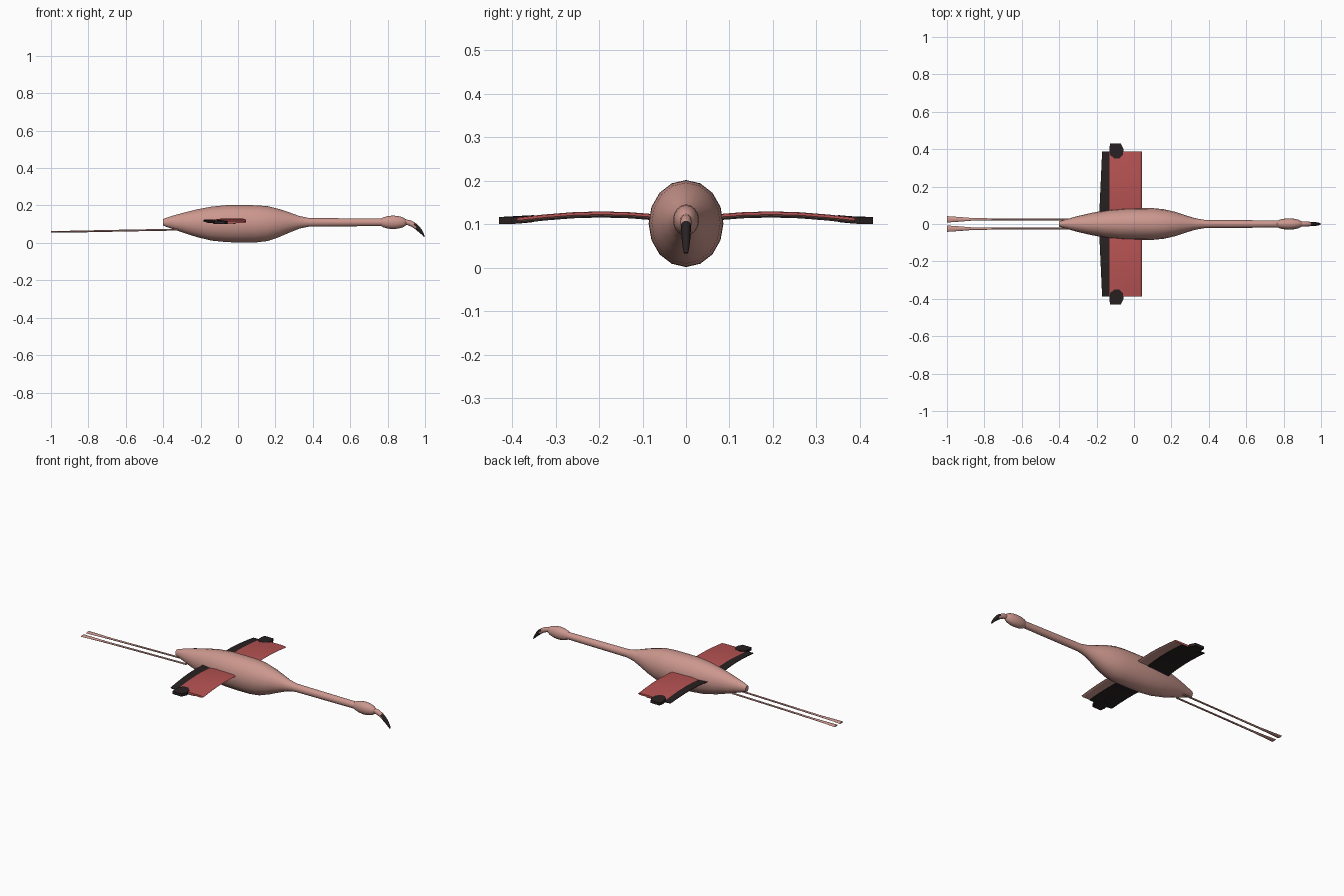
import bpy, bmesh, math
from mathutils import Vector

if "Cube" in bpy.data.objects:
    bpy.data.objects.remove(bpy.data.objects["Cube"])


def material(name, rgb):
    m = bpy.data.materials.new(name)
    m.diffuse_color = (*rgb, 1)
    m.use_nodes = True
    m.node_tree.nodes["Principled BSDF"].inputs["Base Color"].default_value = m.diffuse_color
    return m


PINK = material("dusty pink", (0.60, 0.31, 0.27))
RED = material("wing red", (0.47, 0.085, 0.085))
BLACK = material("soft black", (0.022, 0.015, 0.016))


def finish(name, bm, mats, mirror=False, angle=40):
    bmesh.ops.recalc_face_normals(bm, faces=bm.faces)
    me = bpy.data.meshes.new(name)
    bm.to_mesh(me)
    bm.free()
    ob = bpy.data.objects.new(name, me)
    bpy.context.collection.objects.link(ob)
    for m in mats:
        me.materials.append(m)
    if mirror:
        ob.modifiers.new("mirror", "MIRROR").use_axis = (False, True, False)
    bpy.ops.object.select_all(action='DESELECT')
    ob.select_set(True)
    bpy.context.view_layer.objects.active = ob
    bpy.ops.object.shade_smooth_by_angle(angle=math.radians(angle))
    return ob


def skin(bm, rings):
    """Join closed rings of points into a capped tube."""
    vs = [[bm.verts.new(p) for p in r] for r in rings]
    n = len(vs[0])
    for a, b in zip(vs, vs[1:]):
        for i in range(n):
            bm.faces.new((a[i], a[(i + 1) % n], b[(i + 1) % n], b[i]))
    bm.faces.new(vs[0])
    bm.faces.new(vs[-1])


def tube(stations, sides=16, y0=0.0):
    """Stations are x, z, half width in y, half height, tilt in degrees."""
    bm = bmesh.new()
    rings = []
    for x, z, w, h, tilt in stations:
        t = math.radians(tilt)
        ring = []
        for i in range(sides):
            a = 2 * math.pi * i / sides
            u = h * math.sin(a)
            ring.append(Vector((x + u * math.sin(t), y0 + w * math.cos(a), z + u * math.cos(t))))
        rings.append(ring)
    skin(bm, rings)
    return bm


# body with the outstretched neck
body = [(-0.40, 0.110, 0.014, 0.018), (-0.36, 0.110, 0.026, 0.032), (-0.30, 0.108, 0.043, 0.051),
        (-0.22, 0.105, 0.061, 0.074), (-0.14, 0.103, 0.075, 0.091), (-0.06, 0.103, 0.083, 0.099),
        (0.02, 0.102, 0.086, 0.100), (0.10, 0.102, 0.085, 0.099), (0.16, 0.103, 0.079, 0.093),
        (0.22, 0.106, 0.065, 0.075), (0.28, 0.109, 0.045, 0.052), (0.33, 0.110, 0.030, 0.033),
        (0.38, 0.110, 0.022, 0.023), (0.50, 0.110, 0.021, 0.022), (0.64, 0.110, 0.020, 0.021),
        (0.78, 0.110, 0.019, 0.020)]
finish("body_and_neck", tube([(*s, 0) for s in body]), [PINK])

# head
head = []
for i in range(9):
    c = -math.cos(math.pi * (0.04 + 0.92 * i / 8))
    r = math.sqrt(1 - c * c)
    head.append((0.829 + 0.078 * c, 0.110, 0.030 * r, 0.036 * r, 0))
finish("head", tube(head), [PINK])

# hooked beak, pink at the base and black toward the tip
beak = [(0.890, 0.112, 0.013, 0.014, 0), (0.915, 0.108, 0.013, 0.015, 22), (0.938, 0.097, 0.012, 0.014, 34),
        (0.955, 0.084, 0.011, 0.013, 42), (0.972, 0.067, 0.010, 0.011, 50), (0.986, 0.050, 0.008, 0.007, 58),
        (0.996, 0.034, 0.005, 0.003, 62)]
bm = tube(beak, 12)
for f in bm.faces:
    f.material_index = 1 if f.calc_center_median().x > 0.945 else 0
finish("beak", bm, [PINK, BLACK])

# trailing legs with flattened feet
legs = [(-0.32, 0.071, 0.005, 0.005, 0), (-0.60, 0.066, 0.005, 0.005, 0), (-0.85, 0.061, 0.006, 0.005, 0),
        (-0.94, 0.060, 0.013, 0.004, 0), (-1.0, 0.059, 0.017, 0.004, 0)]
finish("legs", tube(legs, 8, 0.025), [PINK], True)


def arch(y):
    return 0.014 * math.sin(math.pi * min(y / 0.39, 1))


def wing_part(profile, ys, sweep=0.0):
    """Loft an x, z profile along the arched span."""
    bm = bmesh.new()
    skin(bm, [[(x + sweep * y, y, z + arch(y)) for x, z in profile] for y in ys])
    return bm


SPAN = [0.0, 0.065, 0.13, 0.195, 0.26, 0.325, 0.388]

# red wing coverts with a pink lining
bm = wing_part([(0.043, 0.109), (0.036, 0.114), (0.022, 0.116), (-0.09, 0.116), (-0.132, 0.110),
                (-0.132, 0.108), (-0.09, 0.106), (0.030, 0.105)], SPAN)
bm.normal_update()
bmesh.ops.recalc_face_normals(bm, faces=bm.faces)
for f in bm.faces:
    f.material_index = 1 if f.normal.z < -0.5 else 0
finish("wing_coverts", bm, [RED, PINK], True, 12)

# black flight feathers along the trailing edge
finish("flight_feathers", wing_part([(-0.03, 0.105), (-0.13, 0.110), (-0.188, 0.111), (-0.188, 0.108),
                                     (-0.13, 0.103), (-0.03, 0.102)], SPAN, 0.045), [BLACK], True, 20)

# black wing tip feathers
outline = [(-0.105, 0.35), (-0.08, 0.35), (-0.06, 0.37), (-0.055, 0.40), (-0.07, 0.43),
           (-0.128, 0.43), (-0.132, 0.40), (-0.128, 0.37)]
bm = bmesh.new()
skin(bm, [[(x, y, z + arch(y)) for x, y in outline] for z in (0.101, 0.117)])
finish("wing_tips", bm, [BLACK], True, 20)
